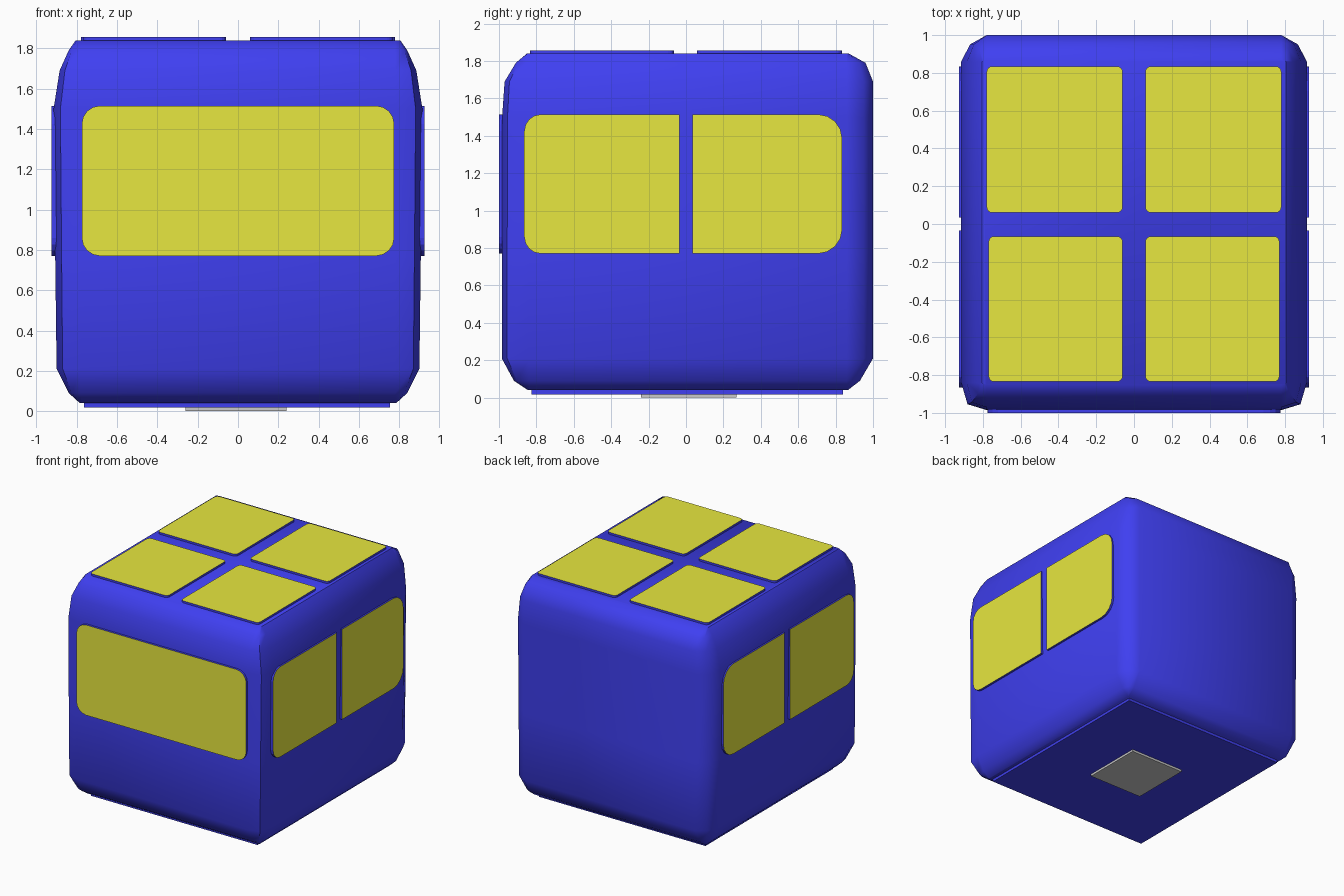
import bpy, bmesh, math
from mathutils import Vector

if "Cube" in bpy.data.objects:
    bpy.data.objects.remove(bpy.data.objects["Cube"])


def material(name, rgb):
    m = bpy.data.materials.new(name)
    m.diffuse_color = (*rgb, 1)
    m.use_nodes = True
    m.node_tree.nodes["Principled BSDF"].inputs["Base Color"].default_value = m.diffuse_color
    return m


BLUE = material("blue", (0.05, 0.05, 0.88))
YELLOW = material("yellow", (0.8, 0.8, 0.05))


def finish(name, bm, mats, inward=False):
    bmesh.ops.recalc_face_normals(bm, faces=bm.faces)
    if inward:
        bmesh.ops.reverse_faces(bm, faces=bm.faces)
    me = bpy.data.meshes.new(name)
    bm.to_mesh(me)
    bm.free()
    for m in mats:
        me.materials.append(m)
    ob = bpy.data.objects.new(name, me)
    bpy.context.collection.objects.link(ob)
    return ob


def loft(name, rings, mats, inward=False):
    bm = bmesh.new()
    loops = [[bm.verts.new(p) for p in r] for r in rings]
    n = len(loops[0])
    for a, b in zip(loops, loops[1:]):
        for i in range(n):
            j = (i + 1) % n
            bm.faces.new((a[i], a[j], b[j], b[i]))
    bm.faces.new(loops[0])
    # the outer end of a panel carries the second material
    bm.faces.new(loops[-1]).material_index = min(1, max(0, len(mats) - 1))
    return finish(name, bm, mats, inward)


def rounded_rect(u0, u1, v0, v1, radii, seg=4):
    # corners in order: (u0,v0) (u1,v0) (u1,v1) (u0,v1)
    pts = []
    corners = [(u0, v0, 1, 1), (u1, v0, -1, 1), (u1, v1, -1, -1), (u0, v1, 1, -1)]
    for k, ((u, v, su, sv), r) in enumerate(zip(corners, radii)):
        if r == 0:
            pts.append((u, v))
            continue
        for i in range(seg + 1):
            t = math.pi + k * math.pi / 2 + i * math.pi / 2 / seg
            pts.append((u + su * r + r * math.cos(t), v + sv * r + r * math.sin(t)))
    return pts


def panel(name, rect, radii, inner, outer, place):
    pts = rounded_rect(*rect, radii)
    loft(name, [[place(u, v, d) for u, v in pts] for d in (inner, outer)], [BLUE, YELLOW])


# rounded body: height, then growth beyond the core box at sides, front, back
CX, YF, YB = 0.78, -0.84, 0.86
levels = [(0.04, 0.005, 0.005, 0.005), (0.09, 0.06, 0.08, 0.07),
          (0.21, 0.12, 0.145, 0.14), (0.77, 0.127, 0.145, 0.14),
          (1.50, 0.135, 0.143, 0.14), (1.69, 0.105, 0.13, 0.14),
          (1.79, 0.06, 0.07, 0.10), (1.84, 0.025, 0.01, 0.01)]


def body_ring(z, dx, df, db):
    half = [(CX, YF - df), (CX + 0.75 * dx, YF - 0.8 * df), (CX + dx, YF),
            (CX + dx, YB), (CX + 0.65 * dx, YB + 0.65 * db), (CX, YB + db)]
    return [(x, y, z) for x, y in half] + [(-x, y, z) for x, y in reversed(half)]


body = loft("body", [body_ring(*l) for l in levels], [BLUE])
bpy.context.view_layer.objects.active = body
body.select_set(True)
bpy.ops.object.shade_smooth_by_angle(angle=math.radians(50))

# base plate and small inward-facing foot below it
def box_rings(x0, x1, y0, y1, z0, z1):
    return [[(x0, y0, z), (x1, y0, z), (x1, y1, z), (x0, y1, z)] for z in (z0, z1)]


loft("base_plate", box_rings(-0.765, 0.755, -0.825, 0.84, 0.018, 0.06), [BLUE])
loft("foot", box_rings(-0.26, 0.24, -0.24, 0.27, 0, 0.03), [], inward=True)

# front window
panel("front_window", (-0.775, 0.775, 0.77, 1.515), [0.09] * 4, 0.95, 1.0,
      lambda u, v, d: Vector((u, -d, v)))

for s, side in ((1, "right"), (-1, "left")):
    # side windows, rounded only at their outer ends
    place = lambda u, v, d: Vector((s * d, u, v))
    panel(side + "_front_window", (-0.865, -0.035, 0.77, 1.515), [0.09, 0, 0, 0.09],
          0.87, 0.926, place)
    panel(side + "_rear_window", (0.035, 0.835, 0.77, 1.515), [0, 0.13, 0.13, 0],
          0.87, 0.926, place)
    # roof panels
    place = lambda u, v, d: Vector((s * u, v, d))
    panel(side + "_front_roof_panel", (0.06, 0.77, -0.835, -0.065), [0.03] * 4,
          1.82, 1.857, place)
    panel(side + "_rear_roof_panel", (0.06, 0.78, 0.06, 0.835), [0.03] * 4,
          1.82, 1.857, place)
